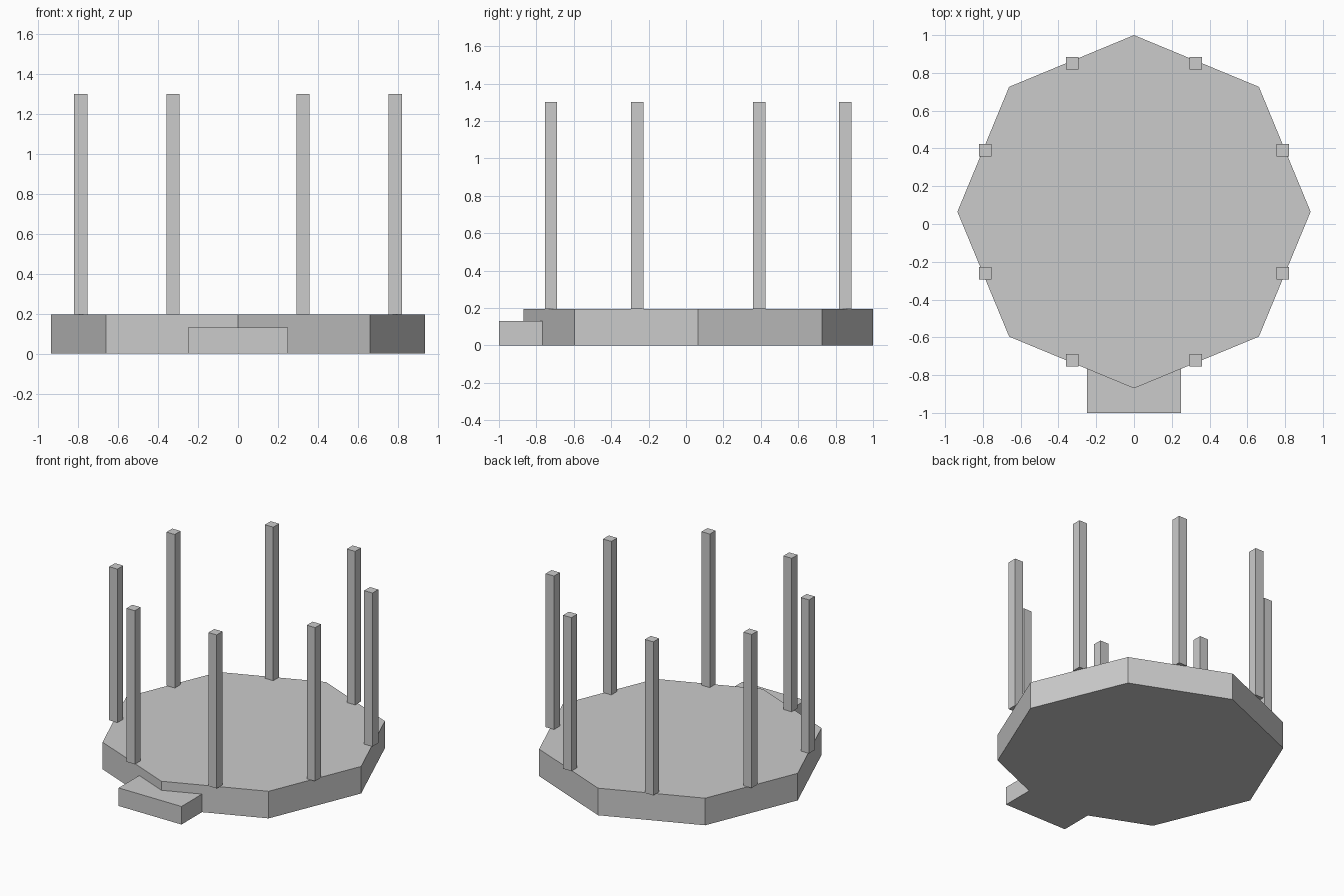
import bpy
from math import cos, sin, radians

if "Cube" in bpy.data.objects:
    bpy.data.objects.remove(bpy.data.objects["Cube"])

CENTRE_Y = 0.065      # middle of the octagonal deck
DECK_R = 0.935
DECK_H = 0.195
POST_R = 0.852        # posts sit on the middle of each deck side
POST_W = 0.066
POST_TOP = 1.30


def box(name, x0, x1, y0, y1, z0, z1):
    bpy.ops.mesh.primitive_cube_add(
        size=1, location=((x0 + x1) / 2, (y0 + y1) / 2, (z0 + z1) / 2))
    ob = bpy.context.object
    ob.name = name
    ob.scale = (x1 - x0, y1 - y0, z1 - z0)
    bpy.ops.object.transform_apply(location=False, rotation=False, scale=True)
    return ob


# Octagonal deck with corners on the axes
bpy.ops.mesh.primitive_cylinder_add(
    vertices=8, radius=DECK_R, depth=DECK_H, location=(0, CENTRE_Y, DECK_H / 2))
bpy.context.object.name = "deck"

# Eight square posts, one per deck side
h = POST_W / 2
for i in range(8):
    a = radians(22.5 + 45 * i)
    x, y = POST_R * cos(a), CENTRE_Y + POST_R * sin(a)
    box(f"post_{i + 1}", x - h, x + h, y - h, y + h, DECK_H, POST_TOP)

# Entrance step at the front
box("step", -0.25, 0.25, -1.0, -0.765, 0, 0.13)
